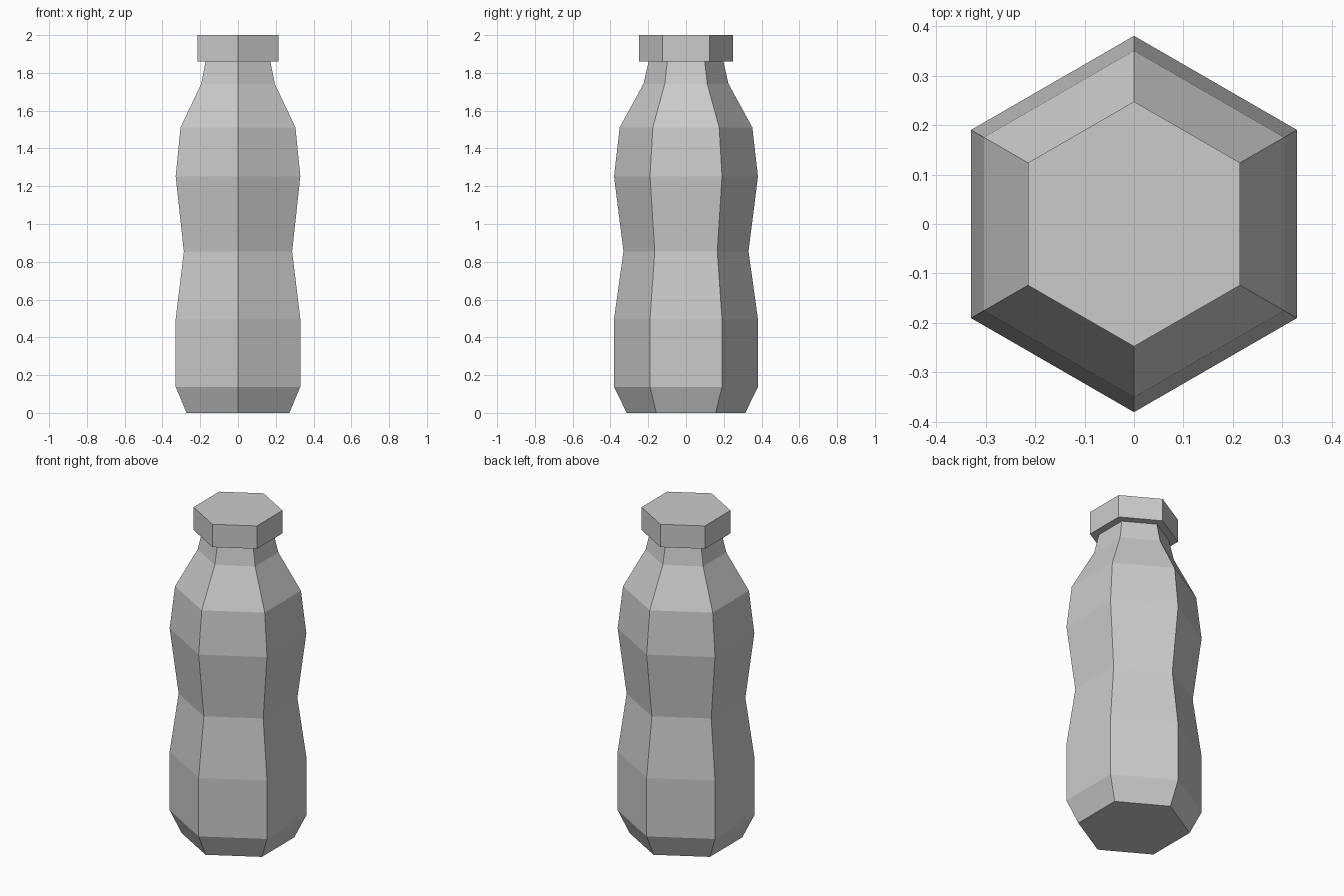
import bpy, bmesh
from math import sin, cos, pi

if "Cube" in bpy.data.objects:
    bpy.data.objects.remove(bpy.data.objects["Cube"])

SIDES = 6


def lathe(name, profile, close_bottom=False, close_top=False):
    """Six-sided turned shape from (radius, height) pairs, corners on the y axis."""
    bm = bmesh.new()
    rings = [[bm.verts.new((r * sin(2 * pi * i / SIDES), r * cos(2 * pi * i / SIDES), z))
              for i in range(SIDES)] for r, z in profile]
    for low, high in zip(rings, rings[1:]):
        for i in range(SIDES):
            j = (i + 1) % SIDES
            bm.faces.new((low[j], low[i], high[i], high[j]))
    if close_bottom:
        bm.faces.new(rings[0])
    if close_top:
        bm.faces.new(rings[-1][::-1])
    mesh = bpy.data.meshes.new(name)
    bm.to_mesh(mesh)
    bm.free()
    obj = bpy.data.objects.new(name, mesh)
    bpy.context.collection.objects.link(obj)
    return obj


# Bottle: tapered foot, pinched waist, shoulder and neck
lathe("bottle_body", [(0.314, 0), (0.381, 0.138), (0.381, 0.497), (0.331, 0.855),
                      (0.381, 1.252), (0.351, 1.512), (0.225, 1.742), (0.198, 1.86)],
      close_bottom=True)

# Cap: underside lip starting at the neck, straight wall, flat top
lathe("bottle_cap", [(0.198, 1.86), (0.248, 1.86), (0.248, 2.0)], close_top=True)
